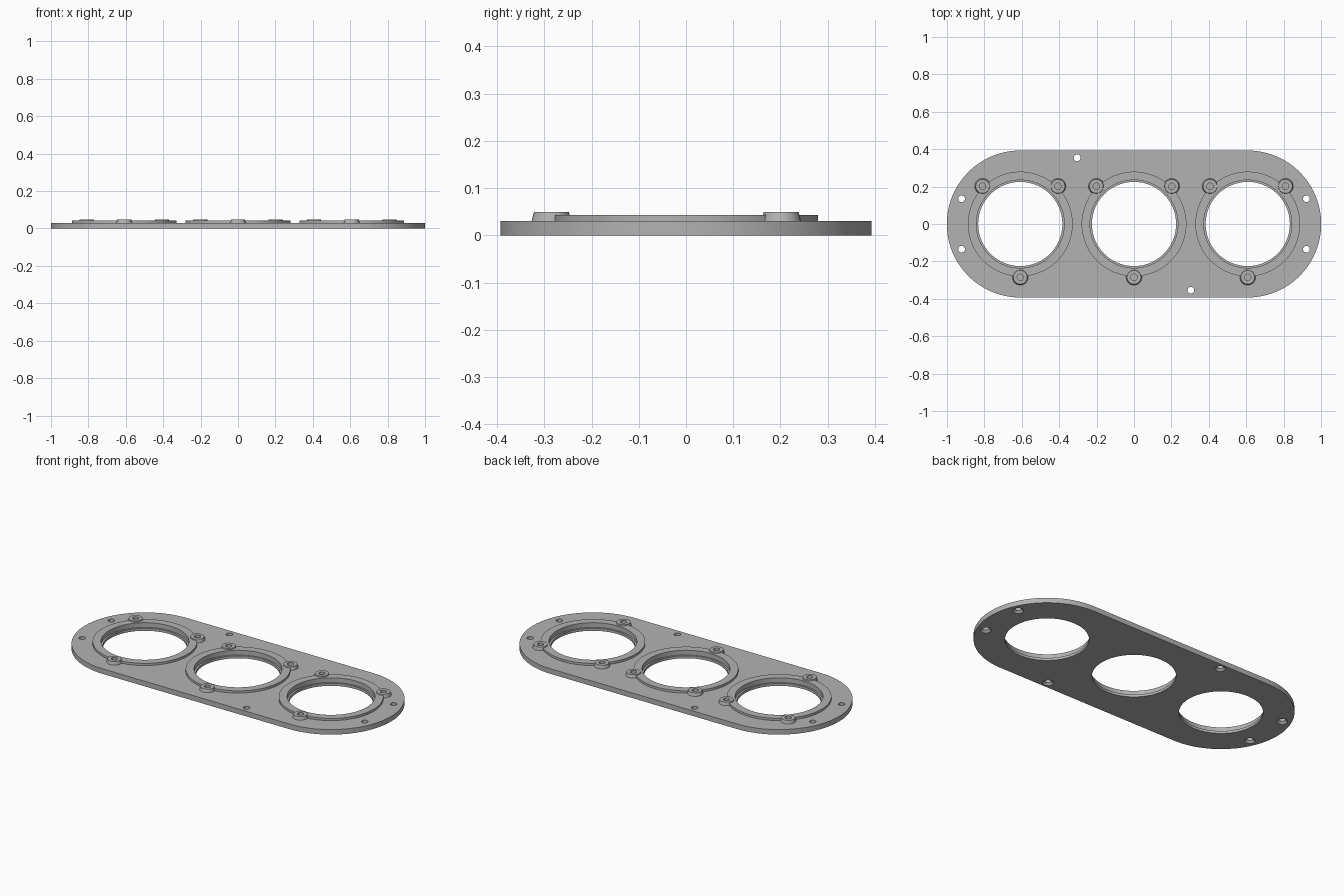
import bpy, bmesh
from math import cos, sin, pi, radians
from mathutils import Vector

cube = bpy.data.objects.get("Cube")
if cube:
    bpy.data.objects.remove(cube, do_unlink=True)

PITCH, END_R, THICK = 0.608, 0.393, 0.03
COLLAR_TOP, BOSS_TOP = 0.043, 0.049

grey = bpy.data.materials.new("plate grey")
grey.use_nodes = True
grey.diffuse_color = (0.45, 0.45, 0.45, 1)
grey.node_tree.nodes["Principled BSDF"].inputs["Base Color"].default_value = grey.diffuse_color

scene_col = bpy.context.scene.collection
cutters = bpy.data.collections.new("cutters")
scene_col.children.link(cutters)


def finish(name, bm, col=scene_col):
    bmesh.ops.recalc_face_normals(bm, faces=bm.faces)
    mesh = bpy.data.meshes.new(name)
    bm.to_mesh(mesh)
    bm.free()
    mesh.materials.append(grey)
    ob = bpy.data.objects.new(name, mesh)
    col.objects.link(ob)
    return ob


def turned(name, profile, centre, segs=32, col=scene_col):
    """Solid of revolution from (radius, z) pairs, capped at both ends."""
    bm = bmesh.new()
    rings = [[bm.verts.new((centre[0] + r * cos(2 * pi * i / segs),
                            centre[1] + r * sin(2 * pi * i / segs), z))
              for i in range(segs)] for r, z in profile]
    for a, b in zip(rings, rings[1:]):
        for i in range(segs):
            j = (i + 1) % segs
            bm.faces.new((a[i], a[j], b[j], b[i]))
    bm.faces.new(rings[0])
    bm.faces.new(rings[-1])
    return finish(name, bm, col)


# Base plate with two round ends
bm = bmesh.new()
outline = []
for side, start in ((1, -pi / 2), (-1, pi / 2)):
    for i in range(49):
        a = start + pi * i / 48
        outline.append(bm.verts.new((side * PITCH + END_R * cos(a), END_R * sin(a), 0)))
base = bm.faces.new(outline)
top = bmesh.ops.extrude_face_region(bm, geom=[base])["geom"]
bmesh.ops.translate(bm, vec=(0, 0, THICK),
                    verts=[v for v in top if isinstance(v, bmesh.types.BMVert)])
parts = [finish("base_plate", bm)]

# Collars, screw bosses and their openings
for label, x in (("right", -PITCH), ("middle", 0), ("left", PITCH)):
    parts.append(turned(label + "_collar", [(0.28, THICK), (0.28, COLLAR_TOP)], (x, 0), 96))
    turned(label + "_bore", [(0.225, -0.05), (0.225, 0.015), (0.235, 0.015), (0.235, 0.1)],
           (x, 0), 96, cutters)
    for n, angle in enumerate((45, 135, 270), 1):
        a = radians(angle)
        spot = Vector((x + 0.285 * cos(a), 0.285 * sin(a)))
        parts.append(turned(f"{label}_boss_{n}", [(0.042, THICK), (0.037, BOSS_TOP)], spot))
        turned(f"{label}_screw_hole_{n}", [(0.017, 0.02), (0.017, 0.1)], spot, 24, cutters)

# Mounting holes, countersunk underneath
for spot in ((-0.922, 0.135), (-0.922, -0.135), (0.922, 0.135), (0.922, -0.135),
             (-0.304, 0.354), (0.304, -0.354)):
    turned("mounting_hole", [(0.03, -0.01), (0.03, 0), (0.018, 0.012), (0.018, 0.1)],
           spot, 24, cutters)

# Cut every opening through the parts
for ob in parts:
    mod = ob.modifiers.new("openings", 'BOOLEAN')
    mod.operation = 'DIFFERENCE'
    mod.solver = 'EXACT'
    mod.operand_type = 'COLLECTION'
    mod.collection = cutters
    bpy.ops.object.select_all(action='DESELECT')
    ob.select_set(True)
    bpy.context.view_layer.objects.active = ob
    bpy.ops.object.modifier_apply(modifier=mod.name)
    bpy.ops.object.shade_smooth_by_angle(angle=radians(30))

# Remove the helpers
for ob in list(cutters.objects):
    bpy.data.objects.remove(ob, do_unlink=True)
bpy.data.collections.remove(cutters)
